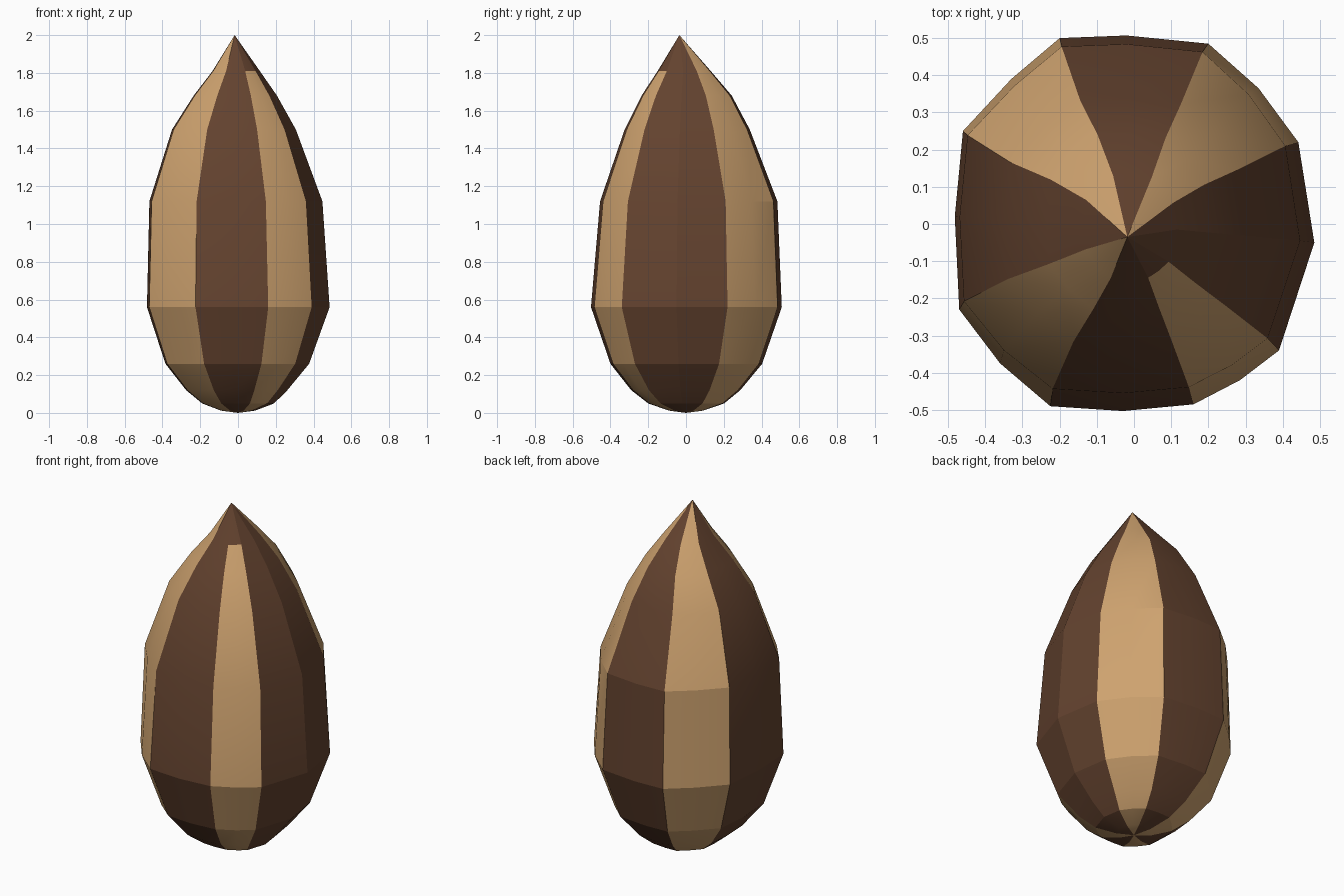
import bpy, bmesh

if "Cube" in bpy.data.objects:
    bpy.data.objects.remove(bpy.data.objects["Cube"])

def material(name, rgb):
    m = bpy.data.materials.new(name)
    m.diffuse_color = (*rgb, 1)
    m.use_nodes = True
    m.node_tree.nodes["Principled BSDF"].inputs["Base Color"].default_value = m.diffuse_color
    return m

dark = material("dark brown", (0.125, 0.055, 0.028))
light = material("tan", (0.62, 0.365, 0.16))

# Widest cross-section, counter-clockwise: dark sides and light corners, two edges each
section = [(-.225, -.49), (-.03, -.503), (.16, -.485),    # front dark side
           (.285, -.42), (.39, -.34),                     # front right light
           (.485, -.05), (.442, .22),                     # right dark side
           (.335, .365), (.2, .485),                      # back right light
           (-.02, .507), (-.2, .5),                       # back dark side
           (-.33, .39), (-.46, .25),                      # back left light
           (-.482, .02), (-.47, -.23),                    # left dark side
           (-.36, -.375)]                                 # front left light

# Rings: height, then reach to the left, right, front and back
rings = [(.012, .09, .09, .09, .09), (.05, .19, .19, .20, .20),
         (.12, .275, .26, .29, .285), (.26, .385, .375, .40, .40),
         (.56, .483, .483, .503, .503), (1.12, .47, .445, .455, .48),
         (1.5, .35, .305, .325, .335), (1.68, .235, .205, .235, .24),
         (1.81, .135, .115, .15, .13)]

bm = bmesh.new()
loops = []
for z, left, right, front, back in rings:
    loops.append([bm.verts.new((x / .483 * (left if x < 0 else right),
                                y / .503 * (front if y < 0 else back), z))
                  for x, y in section])
n = len(section)

def add(verts, k, ring):
    f = bm.faces.new(verts)
    f.material_index = (k // 2) % 2
    if k in (2, 3) and ring == len(rings):      # this light stripe stops below the tip
        f.material_index = 0

bottom = bm.verts.new((0, 0, 0))
tip = bm.verts.new((-.018, -.035, 2))
for k in range(n):
    j = (k + 1) % n
    add((bottom, loops[0][j], loops[0][k]), k, 0)
    for i in range(len(rings) - 1):
        add((loops[i][k], loops[i][j], loops[i + 1][j], loops[i + 1][k]), k, i + 1)
    add((loops[-1][k], loops[-1][j], tip), k, len(rings))

mesh = bpy.data.meshes.new("striped_seed")
bm.to_mesh(mesh)
bm.free()
mesh.materials.append(dark)
mesh.materials.append(light)
seed = bpy.data.objects.new("striped_seed", mesh)
bpy.context.collection.objects.link(seed)
bpy.context.view_layer.objects.active = seed
seed.select_set(True)
bpy.ops.object.shade_smooth_by_angle(angle=0.3)
